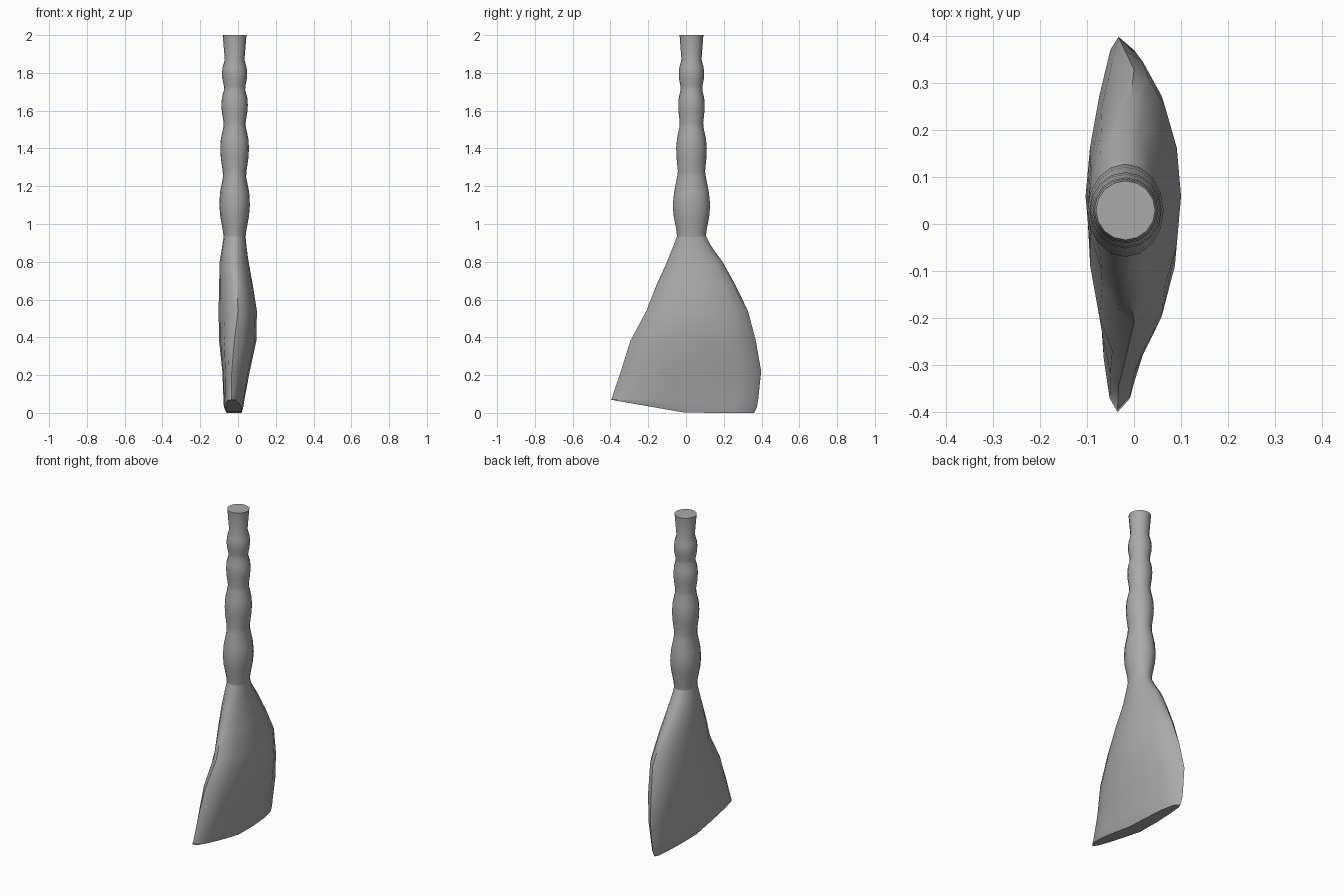
import bpy, bmesh, math

SIDES = 16
old = bpy.data.objects.get("Cube")
if old:
    bpy.data.objects.remove(old, do_unlink=True)

grey = bpy.data.materials.new("plain grey")
grey.use_nodes = True
colour = (0.4, 0.4, 0.4, 1)
grey.diffuse_color = colour
grey.node_tree.nodes["Principled BSDF"].inputs["Base Color"].default_value = colour


def power(value, exponent):
    return math.copysign(abs(value) ** exponent, value)


def loft(name, sections, angle):
    """Skin a stack of sections: height, x range, y range, x of the edges, pointedness."""
    bm = bmesh.new()
    rings = []
    for z, left, right, front, back, edge, point in sections:
        ring = []
        for i in range(SIDES):
            turn = math.tau * i / SIDES
            across, along = power(math.cos(turn), point), math.sin(turn)
            reach = right - edge if across > 0 else edge - left
            y = (front + back) / 2 + along * (back - front) / 2
            # the underside rises towards the front
            lift = max(0, 0.07 - z) * max(0, -y / 0.4)
            ring.append(bm.verts.new((edge + across * reach, y, z + lift)))
        rings.append(ring)
    for low, high in zip(rings, rings[1:]):
        for i in range(SIDES):
            j = (i + 1) % SIDES
            bm.faces.new((low[i], low[j], high[j], high[i]))
    bm.faces.new(rings[-1])
    bm.faces.new(list(reversed(rings[0])))
    bmesh.ops.recalc_face_normals(bm, faces=bm.faces)
    mesh = bpy.data.meshes.new(name)
    bm.to_mesh(mesh)
    bm.free()
    mesh.materials.append(grey)
    obj = bpy.data.objects.new(name, mesh)
    bpy.context.collection.objects.link(obj)
    bpy.ops.object.select_all(action="DESELECT")
    obj.select_set(True)
    bpy.context.view_layer.objects.active = obj
    bpy.ops.object.shade_smooth_by_angle(angle=math.radians(angle))
    return obj


# Knobbly handle: height, x radius, y radius
CX, CY = -0.018, 0.029
profile = [
    (0.93, 0.058, 0.077), (0.965, 0.062, 0.079), (1.04, 0.076, 0.094),
    (1.1, 0.081, 0.099), (1.17, 0.077, 0.092), (1.25, 0.061, 0.076),
    (1.28, 0.063, 0.072), (1.35, 0.073, 0.079), (1.4, 0.076, 0.081),
    (1.45, 0.073, 0.077), (1.51, 0.06, 0.064), (1.535, 0.058, 0.062),
    (1.59, 0.067, 0.068), (1.63, 0.07, 0.07), (1.67, 0.067, 0.067),
    (1.71, 0.056, 0.057), (1.73, 0.057, 0.058), (1.77, 0.065, 0.066),
    (1.8, 0.067, 0.067), (1.83, 0.063, 0.064), (1.87, 0.052, 0.053),
    (2.0, 0.063, 0.063),
]
loft("handle", [(z, CX - rx, CX + rx, CY - ry, CY + ry, CX, 1)
                for z, rx, ry in profile], 40)

# Flattened, skewed brush head
loft("brush_head", [
    (0.0, -0.062, 0.02, -0.4, 0.36, -0.035, 0.8),
    (0.03, -0.075, 0.028, -0.4, 0.375, -0.035, 0.9),
    (0.07, -0.077, 0.034, -0.395, 0.382, -0.035, 1),
    (0.22, -0.083, 0.062, -0.345, 0.398, -0.033, 1.1),
    (0.38, -0.1, 0.097, -0.295, 0.37, -0.02, 1.15),
    (0.54, -0.103, 0.1, -0.21, 0.328, 0, 1.2),
    (0.68, -0.1, 0.078, -0.155, 0.26, -0.008, 1.15),
    (0.8, -0.097, 0.056, -0.1, 0.193, -0.018, 1.1),
    (0.88, -0.084, 0.045, -0.068, 0.135, CX, 1),
    (0.935, CX - 0.058, CX + 0.058, CY - 0.077, CY + 0.077, CX, 1),
], 50)
